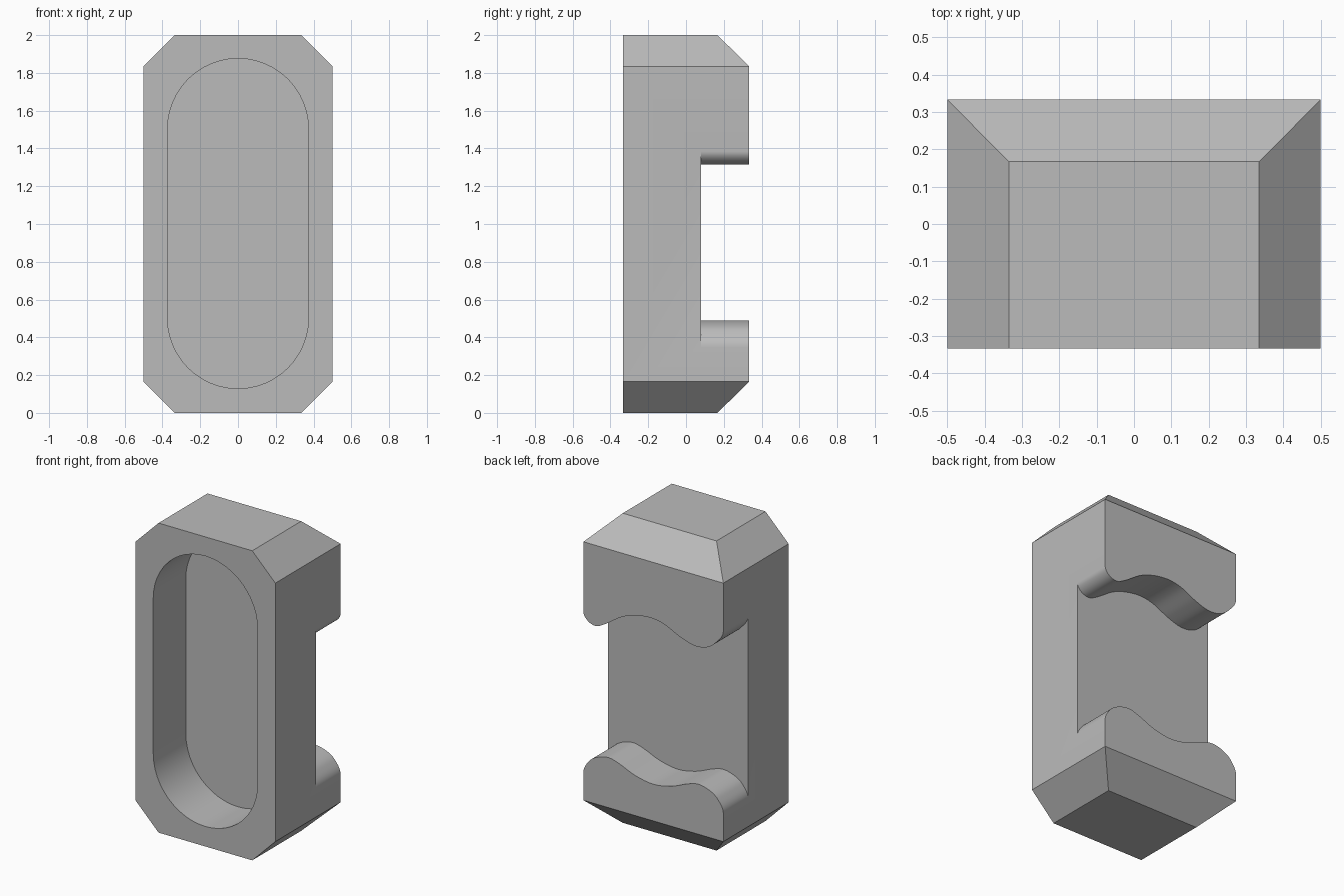
import bpy
import bmesh
import math
from mathutils import Vector

cube = bpy.data.objects.get("Cube")
if cube:
    bpy.data.objects.remove(cube, do_unlink=True)

grey = bpy.data.materials.new("plain grey")
grey.use_nodes = True
colour = (0.5, 0.5, 0.5, 1)
grey.diffuse_color = colour
grey.node_tree.nodes["Principled BSDF"].inputs["Base Color"].default_value = colour


def add_object(name, bm):
    bmesh.ops.recalc_face_normals(bm, faces=bm.faces)
    mesh = bpy.data.meshes.new(name)
    bm.to_mesh(mesh)
    bm.free()
    mesh.materials.append(grey)
    obj = bpy.data.objects.new(name, mesh)
    bpy.context.collection.objects.link(obj)
    return obj


def prism(name, outline, y0, y1):
    """Extrude an (x, z) outline along y."""
    bm = bmesh.new()
    face = bm.faces.new([bm.verts.new((x, y0, z)) for x, z in outline])
    new = bmesh.ops.extrude_face_region(bm, geom=[face])["geom"]
    moved = [v for v in new if isinstance(v, bmesh.types.BMVert)]
    bmesh.ops.translate(bm, verts=moved, vec=(0, y1 - y0, 0))
    return add_object(name, bm)


def smooth_path(points, steps=8):
    """Smooth curve through the points, leaving and arriving vertically."""
    pts = [Vector(p) for p in points]
    slopes = [(b - a) / 2 for a, b in zip(pts, pts[2:])]
    slopes = [Vector((0, pts[1].y - pts[0].y)) * 1.3] + slopes
    slopes.append(Vector((0, pts[-1].y - pts[-2].y)) * 1.3)
    path = []
    for a, b, m, n in zip(pts, pts[1:], slopes, slopes[1:]):
        for i in range(steps):
            t = i / steps
            path.append(a * (2*t**3 - 3*t**2 + 1) + m * (t**3 - 2*t**2 + t)
                        + b * (3*t**2 - 2*t**3) + n * (t**3 - t**2))
    return [tuple(p) for p in path + [pts[-1]]]


# Body: block with chamfered top, bottom and rear edges
bm = bmesh.new()
for sx in (-1, 1):
    for sz in (-1, 1):
        for x, y, z in ((0.5, -0.333, 0.835), (0.335, -0.333, 1),
                        (0.335, 0.167, 1), (0.5, 0.333, 0.835)):
            bm.verts.new((sx * x, y, 1 + sz * z))
bmesh.ops.convex_hull(bm, input=bm.verts)
bmesh.ops.dissolve_limit(bm, angle_limit=0.02, verts=bm.verts, edges=bm.edges)
body = add_object("body", bm)

# Front pocket: slot with round ends
r = 0.373
slot = []
for centre, start in ((1.503, 0), (0.502, math.pi)):
    for i in range(25):
        a = start + math.pi * i / 24
        slot.append((r * math.cos(a), centre + r * math.sin(a)))
pocket = prism("pocket_cutter", slot, -0.6, 0.0)

# Rear notch: wavy jaws above and below
half = [(0.5, 0.345), (0.46, 0.428), (0.4, 0.47), (0.32, 0.488),
        (0.24, 0.468), (0.13, 0.424)]
lower = [(-x, z) for x, z in half] + [(0, 0.402)] + half[::-1]
upper = [(0.5, 1.385), (0.47, 1.333), (0.41, 1.315), (0.34, 1.348),
         (0.23, 1.42), (0.13, 1.457), (0.02, 1.472), (-0.08, 1.455),
         (-0.19, 1.405), (-0.29, 1.376), (-0.38, 1.388), (-0.45, 1.44),
         (-0.5, 1.525)]
outline = ([(-0.6, 0.345)] + smooth_path(lower) + [(0.6, 0.345), (0.6, 1.385)]
           + smooth_path(upper) + [(-0.6, 1.525)])
notch = prism("notch_cutter", outline, 0.08, 0.6)

# Cut both recesses
bpy.context.view_layer.objects.active = body
for cutter in (pocket, notch):
    mod = body.modifiers.new(cutter.name, "BOOLEAN")
    mod.operation = "DIFFERENCE"
    mod.solver = "EXACT"
    mod.object = cutter
    bpy.ops.object.modifier_apply(modifier=mod.name)
    bpy.data.objects.remove(cutter, do_unlink=True)

bpy.ops.object.select_all(action="DESELECT")
body.select_set(True)
bpy.ops.object.shade_smooth_by_angle(angle=math.radians(30))
